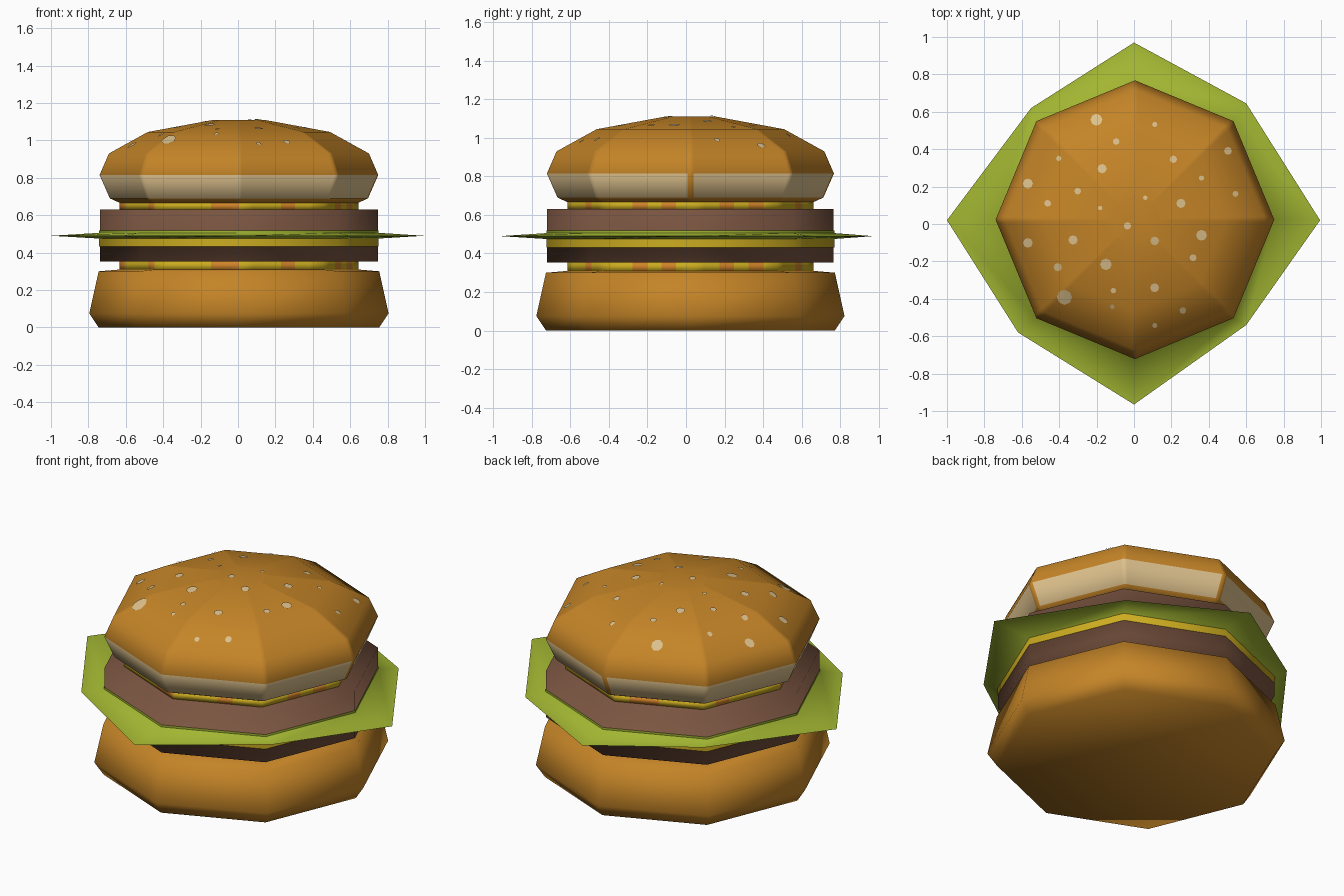
import bpy, bmesh, math
from mathutils import Vector
from mathutils.bvhtree import BVHTree

if "Cube" in bpy.data.objects:
    bpy.data.objects.remove(bpy.data.objects["Cube"])

CX, CY, SIDES = 0.005, 0.023, 8


def material(name, hex_code):
    m = bpy.data.materials.new(name)
    rgb = [int(hex_code[i:i + 2], 16) / 255 for i in (0, 2, 4)]
    m.diffuse_color = [c / 12.92 if c < 0.04 else ((c + 0.055) / 1.055) ** 2.4 for c in rgb] + [1]
    m.use_nodes = True
    m.node_tree.nodes["Principled BSDF"].inputs["Base Color"].default_value = m.diffuse_color
    return m


BUN = material("toasted_bun", "C48427")
CREAM = material("pale_cream", "DCC08C")
PATTY = material("brown_patty", "7B5541")
LEAF = material("leaf_green", "A2B632")
YELLOW = material("cheese_yellow", "CCAC20")
ORANGE = material("cheese_orange", "D08428")


def octagon(r):
    return [(CX + r * math.cos(i * math.tau / SIDES), CY + r * math.sin(i * math.tau / SIDES))
            for i in range(SIDES)]


def finish(name, bm, mats):
    me = bpy.data.meshes.new(name)
    bm.to_mesh(me)
    bm.free()
    ob = bpy.data.objects.new(name, me)
    bpy.context.collection.objects.link(ob)
    for m in mats:
        me.materials.append(m)
    bpy.ops.object.select_all(action='DESELECT')
    ob.select_set(True)
    bpy.context.view_layer.objects.active = ob
    bpy.ops.object.shade_smooth_by_angle(angle=math.radians(100))
    return ob


def stack(name, rings, mats, colour=lambda band, k: 0, fracs=(0,), caps=True):
    """Octagonal rings, bottom to top, joined into a solid. A ring is (radius or corner list, z)."""
    bm = bmesh.new()
    loops = []
    for r, z in rings:
        corners = octagon(r) if isinstance(r, float) else r
        loop = []
        for i in range(SIDES):
            a, b = Vector(corners[i]), Vector(corners[(i + 1) % SIDES])
            loop += [bm.verts.new((*a.lerp(b, f), z)) for f in fracs]
        loops.append(loop)
    n = len(loops[0])
    for band in range(len(loops) - 1):
        lo, hi = loops[band], loops[band + 1]
        for k in range(n):
            j = (k + 1) % n
            f = bm.faces.new((lo[k], lo[j], hi[j], hi[k]))
            f.material_index = colour(band, k)
    if caps:
        bm.faces.new(loops[0][::-1])
        bm.faces.new(loops[-1]).material_index = colour(len(loops) - 2, 0)
    return finish(name, bm, mats)


# Bottom bun
stack("bottom_bun", [(0.75, 0.0), (0.80, 0.075), (0.75, 0.30), (0.60, 0.313)], [BUN])

# Two cheese slices with orange patches around the edge
sixths = [i / 6 for i in range(6)]
for name, z0, z1 in (("lower_cheese", 0.305, 0.357), ("upper_cheese", 0.628, 0.67)):
    stack(name, [(0.638, z0), (0.638, z1)], [YELLOW, ORANGE],
          lambda band, k: int(k % 5 == 4 or k % 11 == 2), sixths)

# Patties with the pointed lettuce leaf between them
leaf_tips = [(0.995, 0.02), (0.60, 0.645), (0.0, 0.97), (-0.55, 0.62),
             (-1.0, 0.02), (-0.62, -0.58), (0.0, -0.965), (0.60, -0.54)]
stack("patties_and_lettuce",
      [(0.744, 0.353), (0.744, 0.475), (leaf_tips, 0.49), (0.744, 0.506), (0.744, 0.63)],
      [PATTY, LEAF], lambda band, k: int(band in (1, 2)))

# Thin painted bands: sauce under the leaf, green fringe above it
stack("sauce_band", [(0.747, 0.432), (0.747, 0.477)], [YELLOW], caps=False)
stack("lettuce_fringe", [(0.747, 0.503), (0.747, 0.518)], [LEAF], caps=False)


# Top bun with a pale band that is split at the right and back corners
def bun_colour(band, k):
    return int(band == 1 and k not in (0, 23, 6, 5))


top_bun = stack("top_bun",
                [(0.635, 0.665), (0.69, 0.69), (0.745, 0.815), (0.695, 0.93),
                 (0.487, 1.045), (0.135, 1.11)],
                [BUN, CREAM], bun_colour, (0, 0.03, 0.97))

# Sesame seeds: flat discs laid on the bun (x, y, radius)
seeds = [(-.20, .555, .032), (.11, .53, .014), (-.095, .44, .018), (-.40, .35, .014),
         (-.17, .295, .025), (.21, .345, .02), (.50, .39, .021), (-.565, .215, .027),
         (-.30, .175, .018), (-.46, .11, .018), (-.18, .085, .012), (.06, .14, .012),
         (.36, .245, .014), (.25, .11, .025), (.54, .16, .016), (-.035, -.01, .02),
         (-.565, -.10, .026), (-.325, -.085, .025), (.11, -.09, .023), (.36, -.06, .029),
         (-.405, -.23, .022), (-.15, -.215, .031), (.315, -.18, .019), (-.37, -.39, .04),
         (-.11, -.355, .015), (.11, -.34, .024), (-.115, -.44, .012), (.26, -.46, .018),
         (.11, -.54, .014)]
src = bmesh.new()
src.from_mesh(top_bun.data)
tree = BVHTree.FromBMesh(src)
bm = bmesh.new()


def on_bun(x, y):
    hit = tree.ray_cast(Vector((x, y, 3)), Vector((0, 0, -1)))
    return bm.verts.new(hit[0] + hit[1] * 0.005)


for x, y, r in seeds:
    centre = on_bun(x, y)
    rim = [on_bun(x + r * math.cos(i * math.tau / 8), y + r * math.sin(i * math.tau / 8))
           for i in range(8)]
    for i in range(8):
        bm.faces.new((centre, rim[i], rim[(i + 1) % 8]))
src.free()
finish("sesame_seeds", bm, [CREAM])
